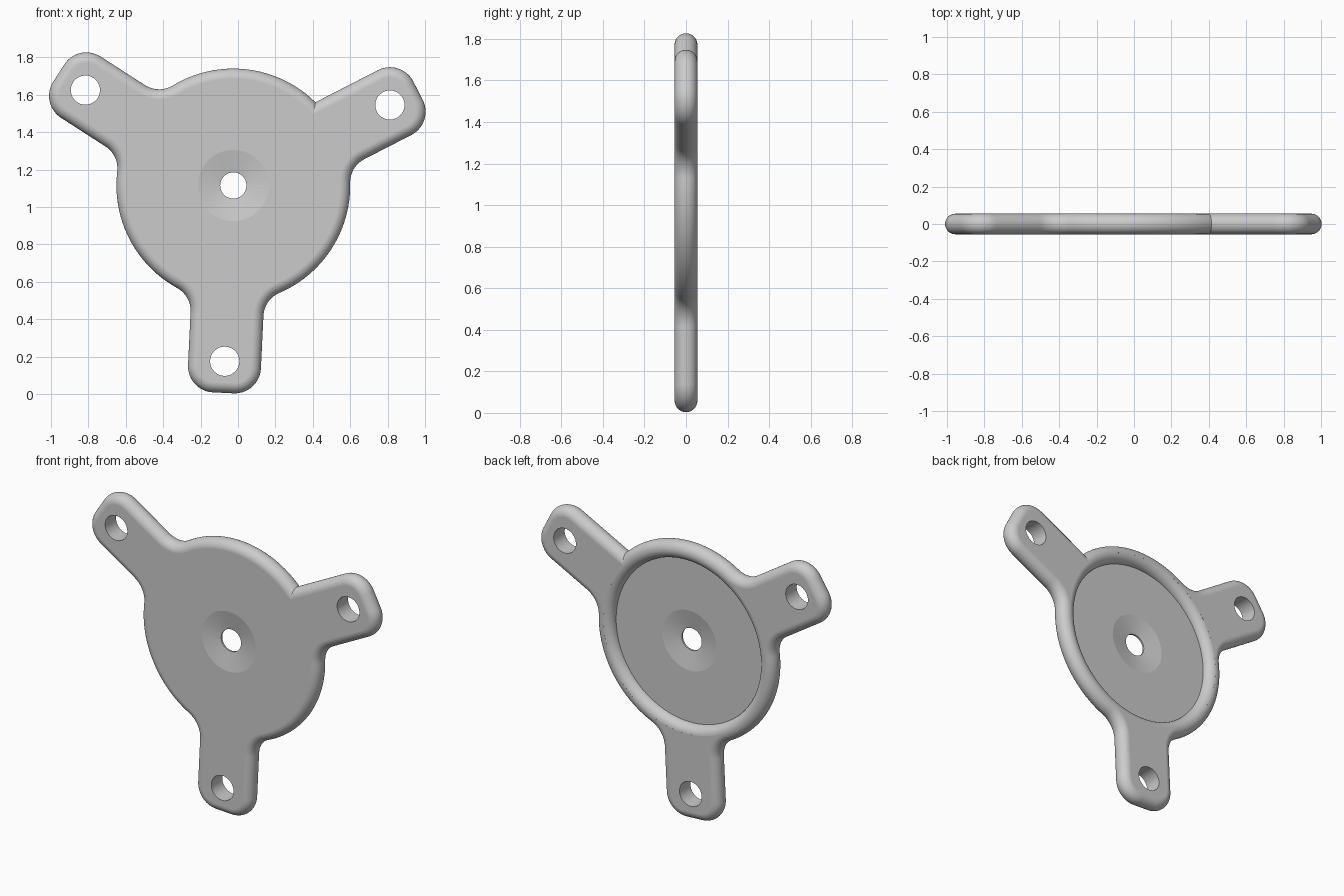
import bpy, bmesh
from math import sin, cos, pi, sqrt, radians, atan2

if "Cube" in bpy.data.objects:
    bpy.data.objects.remove(bpy.data.objects["Cube"], do_unlink=True)

CX, CZ = -0.025, 1.115        # disc centre
EDGE = 0.055                  # half thickness and edge rounding
DISC_R, ARM_W, ARM_END = 0.625, 0.195, 1.11
CORNER, FILLET, HOLE_AT = 0.14, 0.14, 0.941
FIRST = radians(27.2)         # direction of the first arm

metal = bpy.data.materials.new("grey metal")
metal.use_nodes = True
grey = (0.6, 0.6, 0.6, 1)
metal.diffuse_color = grey
metal.node_tree.nodes["Principled BSDF"].inputs["Base Color"].default_value = grey


def arc(cx, cy, r, a0, a1, n):
    return [(cx + r * cos(a0 + (a1 - a0) * i / n), cy + r * sin(a0 + (a1 - a0) * i / n))
            for i in range(n + 1)]


def turn(points, a):
    return [(x * cos(a) - y * sin(a), x * sin(a) + y * cos(a)) for x, y in points]


def outline(d):
    """Plate outline moved inward by d; arms point along local +x before turning."""
    r, w, end, c, f = DISC_R - d, ARM_W - d, ARM_END - d, CORNER - d, FILLET + d
    axial = sqrt((r + f) ** 2 - (w + f) ** 2)
    root = atan2(w + f, axial)            # where a fillet meets the disc
    notch = atan2(w, sqrt(r * r - w * w))  # where an unfilleted side meets it
    pts = []
    for k in range(3):
        sharp, before_sharp = k == 0, k == 2
        side = arc(axial, -w - f, f, pi - root, pi / 2, 14)
        tip = arc(end - c, -w + c, c, -pi / 2, 0, 14) + arc(end - c, w - c, c, 0, pi / 2, 14)
        loop = side + tip
        if sharp:
            start = notch
        else:
            loop += arc(axial, w + f, f, -pi / 2, root - pi, 14)
            start = root
        loop += arc(0, 0, r, start, 2 * pi / 3 - root, 24)[0 if sharp else 1:-1]
        pts += turn(loop, FIRST + k * 2 * pi / 3)
    return pts


def finish(bm, name):
    bmesh.ops.recalc_face_normals(bm, faces=bm.faces)
    mesh = bpy.data.meshes.new(name)
    bm.to_mesh(mesh)
    bm.free()
    mesh.materials.append(metal)
    ob = bpy.data.objects.new(name, mesh)
    bpy.context.collection.objects.link(ob)
    return ob


def loft(rings, name):
    """Skin closed rings of 3D points and cap both ends."""
    bm = bmesh.new()
    loops = [[bm.verts.new(p) for p in ring] for ring in rings]
    n = len(loops[0])
    for a, b in zip(loops, loops[1:]):
        for i in range(n):
            j = (i + 1) % n
            bm.faces.new((a[i], a[j], b[j], b[i]))
    bm.faces.new(loops[0])
    bm.faces.new(loops[-1])
    return finish(bm, name)


def lathe(profile, x, z, name, n):
    """Turn (radius, y) pairs about a front-to-back axis."""
    return loft([[(x + r * cos(2 * pi * i / n), y, z + r * sin(2 * pi * i / n))
                  for i in range(n)] for r, y in profile], name)


# plate with a fully rounded edge
STEPS = 24
rings = []
for s in range(STEPS + 1):
    t = -pi / 2 + pi * s / STEPS
    rings.append([(CX + u, EDGE * sin(t), CZ + v) for u, v in outline(EDGE * (1 - cos(t)))])
plate = loft(rings, "mounting_plate")

# dished back with a rounded rim, centre hole countersunk on both sides, arm holes
rim = arc(DISC_R - EDGE, 0, EDGE, pi, radians(95), 12)
cutters = [lathe(rim + [(rim[-1][0], 0.1)], CX, CZ, "dish_cutter", 128)]
slope = (0.19 - 0.07) / 0.022
cutters.append(lathe([(0.19 + 0.02 * slope, -EDGE - 0.02), (0.07, -EDGE + 0.022), (0.07, -0.022),
                      (0.07 + 0.042 * slope, 0.02)], CX, CZ, "countersink_cutter", 64))
for k in range(3):
    a = FIRST + k * 2 * pi / 3
    cutters.append(lathe([(0.078, -0.1), (0.078, 0.1)], CX + HOLE_AT * cos(a),
                         CZ + HOLE_AT * sin(a), "arm_hole_cutter", 64))

bpy.ops.object.select_all(action='DESELECT')
bpy.context.view_layer.objects.active = plate
plate.select_set(True)
for cutter in cutters:
    cutter.hide_render = True
    mod = plate.modifiers.new("cut", 'BOOLEAN')
    mod.operation, mod.solver, mod.object = 'DIFFERENCE', 'EXACT', cutter
    bpy.ops.object.modifier_apply(modifier=mod.name)
    bpy.data.objects.remove(cutter, do_unlink=True)

# smooth curves, crisp hole and countersink edges
bpy.ops.object.shade_smooth_by_angle(angle=radians(9))
weighted = plate.modifiers.new("weighted_normals", 'WEIGHTED_NORMAL')
weighted.keep_sharp = True
